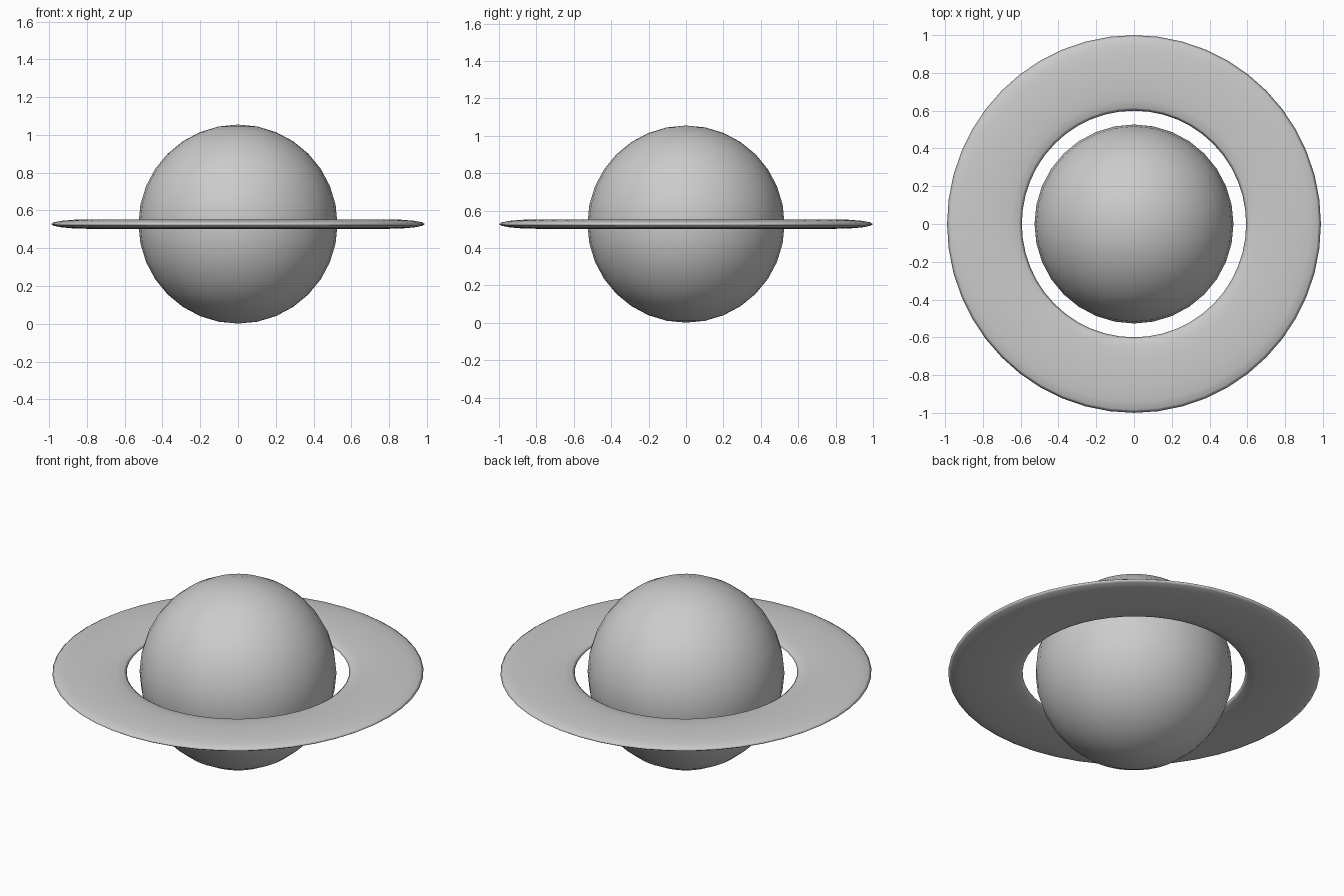
import bpy, bmesh, math

if "Cube" in bpy.data.objects:
    bpy.data.objects.remove(bpy.data.objects["Cube"])

CZ = 0.528


def finish(bm, name):
    bmesh.ops.recalc_face_normals(bm, faces=bm.faces)
    me = bpy.data.meshes.new(name)
    bm.to_mesh(me)
    bm.free()
    me.shade_smooth()
    ob = bpy.data.objects.new(name, me)
    ob.location.z = CZ
    bpy.context.collection.objects.link(ob)
    return ob


# Round planet body
bm = bmesh.new()
bmesh.ops.create_uvsphere(bm, u_segments=32, v_segments=16, radius=0.527)
finish(bm, "planet_body")

# Flattened ring: an elliptical section swept round the z axis
SEG, SIDES = 48, 16
bm = bmesh.new()
loops = []
for i in range(SEG):
    a = 2 * math.pi * i / SEG
    loop = []
    for j in range(SIDES):
        t = 2 * math.pi * j / SIDES
        r = 0.8 + 0.2 * math.cos(t)
        loop.append(bm.verts.new((0.99 * r * math.cos(a), r * math.sin(a), 0.025 * math.sin(t))))
    loops.append(loop)
for i in range(SEG):
    p, q = loops[i], loops[(i + 1) % SEG]
    for j in range(SIDES):
        k = (j + 1) % SIDES
        bm.faces.new((p[j], q[j], q[k], p[k]))
finish(bm, "planet_ring")
